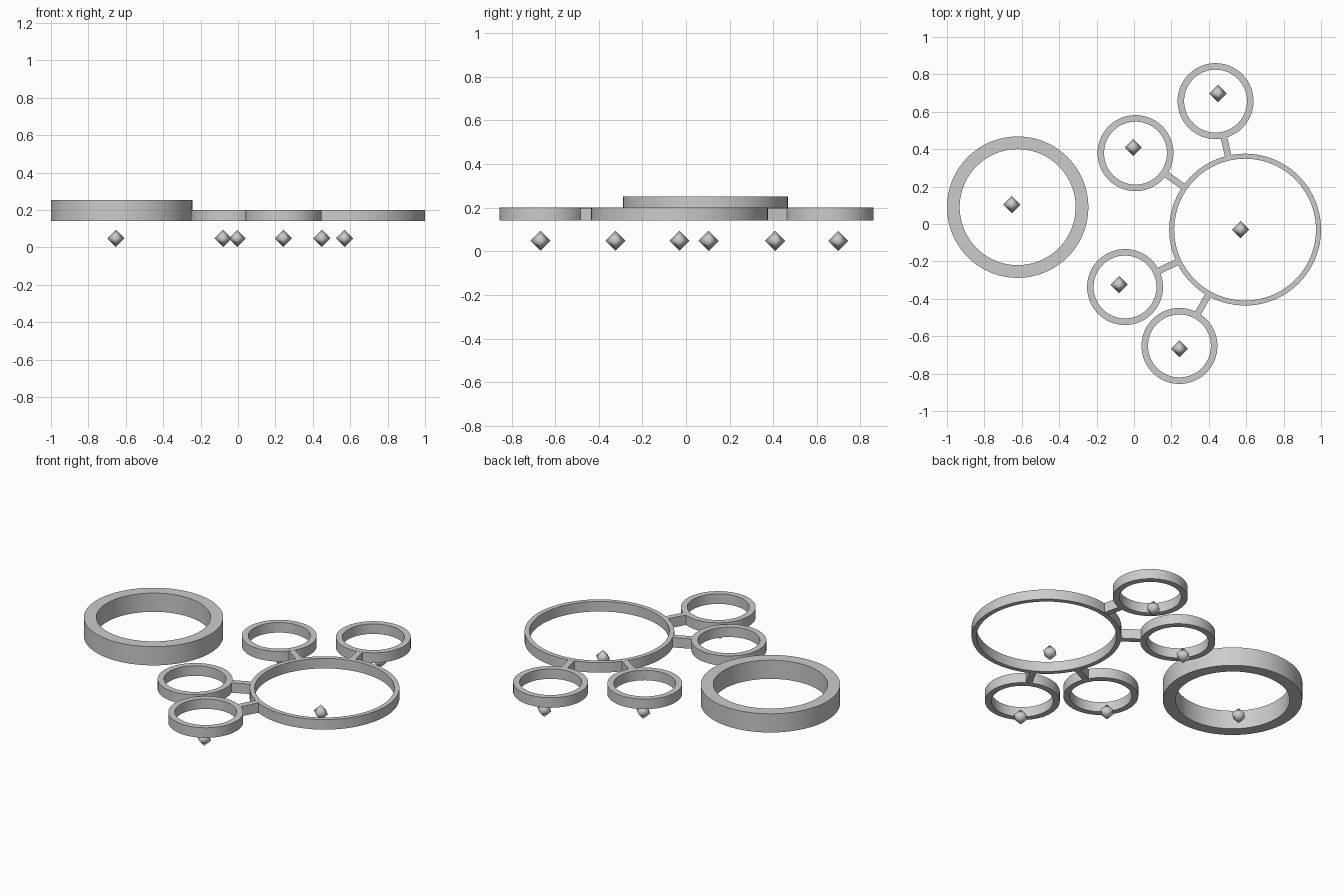
import bpy, bmesh, math
from mathutils import Vector

if "Cube" in bpy.data.objects:
    bpy.data.objects.remove(bpy.data.objects["Cube"])

Z0, Z1 = 0.14, 0.2


def add_object(name, bm, sharp=True):
    bmesh.ops.recalc_face_normals(bm, faces=bm.faces)
    me = bpy.data.meshes.new(name)
    bm.to_mesh(me)
    bm.free()
    ob = bpy.data.objects.new(name, me)
    bpy.context.collection.objects.link(ob)
    bpy.ops.object.select_all(action='DESELECT')
    bpy.context.view_layer.objects.active = ob
    ob.select_set(True)
    if sharp:
        bpy.ops.object.shade_smooth_by_angle(angle=math.radians(30))
    else:
        bpy.ops.object.shade_smooth()
    return ob


def ring(name, x, y, outer, inner, z0, z1, n=96):
    # rectangular profile spun around the ring's axis
    bm = bmesh.new()
    prof = [bm.verts.new((x + r, y, z)) for r, z in
            ((inner, z0), (outer, z0), (outer, z1), (inner, z1))]
    edges = [bm.edges.new((prof[i], prof[(i + 1) % 4])) for i in range(4)]
    bmesh.ops.spin(bm, geom=prof + edges, cent=(x, y, 0), axis=(0, 0, 1),
                   angle=2 * math.pi, steps=n, use_duplicate=False)
    bmesh.ops.remove_doubles(bm, verts=bm.verts, dist=1e-5)
    return add_object(name, bm)


def bar(name, a, b, width):
    # straight connector between two points in plan
    d = (b - a).normalized()
    s = Vector((-d.y, d.x)) * width / 2
    bm = bmesh.new()
    base = bm.faces.new([bm.verts.new((p.x, p.y, Z0 + 0.0005))
                         for p in (a + s, b + s, b - s, a - s)])
    ext = bmesh.ops.extrude_face_region(bm, geom=[base])
    top = [v for v in ext['geom'] if isinstance(v, bmesh.types.BMVert)]
    bmesh.ops.translate(bm, verts=top, vec=(0, 0, Z1 - Z0 - 0.001))
    return add_object(name, bm)


def gem(name, x, y, r=0.046):
    # octahedron with soft shading
    bm = bmesh.new()
    bmesh.ops.create_cone(bm, segments=4, radius1=r, radius2=0, depth=r)
    bmesh.ops.delete(bm, geom=[f for f in bm.faces if len(f.verts) == 4],
                     context='FACES_ONLY')
    zmin = min(v.co.z for v in bm.verts)
    tip = bm.verts.new((0, 0, zmin - r))
    for e in [e for e in bm.edges if e.is_boundary]:
        bm.faces.new((e.verts[0], e.verts[1], tip))
    # put one corner on the x axis
    c = max(bm.verts, key=lambda v: v.co.x + 0.01 * v.co.y).co
    turn = -math.atan2(c.y, c.x)
    for v in bm.verts:
        px, py = v.co.x, v.co.y
        v.co = (x + px * math.cos(turn) - py * math.sin(turn),
                y + px * math.sin(turn) + py * math.cos(turn),
                v.co.z - zmin + 0.048)
    return add_object(name, bm, sharp=False)


# two large rings
ring("tall_ring", -0.622, 0.09, 0.378, 0.31, Z0, 0.252)
hub, hub_r = Vector((0.594, -0.03)), 0.406
ring("hub_ring", hub.x, hub.y, hub_r, 0.379, Z0, Z1)

# four small rings, each joined to the hub ring by a radial bar
small = {"back_right": (0.436, 0.657), "back_left": (0.008, 0.379),
         "front_left": (-0.048, -0.337), "front_right": (0.243, -0.652)}
for key, (x, y) in small.items():
    ring(key + "_ring", x, y, 0.203, 0.168, Z0, Z1)
    c = Vector((x, y))
    d = (hub - c).normalized()
    bar(key + "_connector", c + d * 0.192, hub - d * (hub_r - 0.012), 0.035)

# a small gem under every ring
for i, (x, y) in enumerate([(-0.653, 0.104), (0.449, 0.698), (-0.004, 0.409),
                            (0.57, -0.03), (-0.08, -0.324), (0.243, -0.667)]):
    gem("gem_%d" % (i + 1), x, y)
